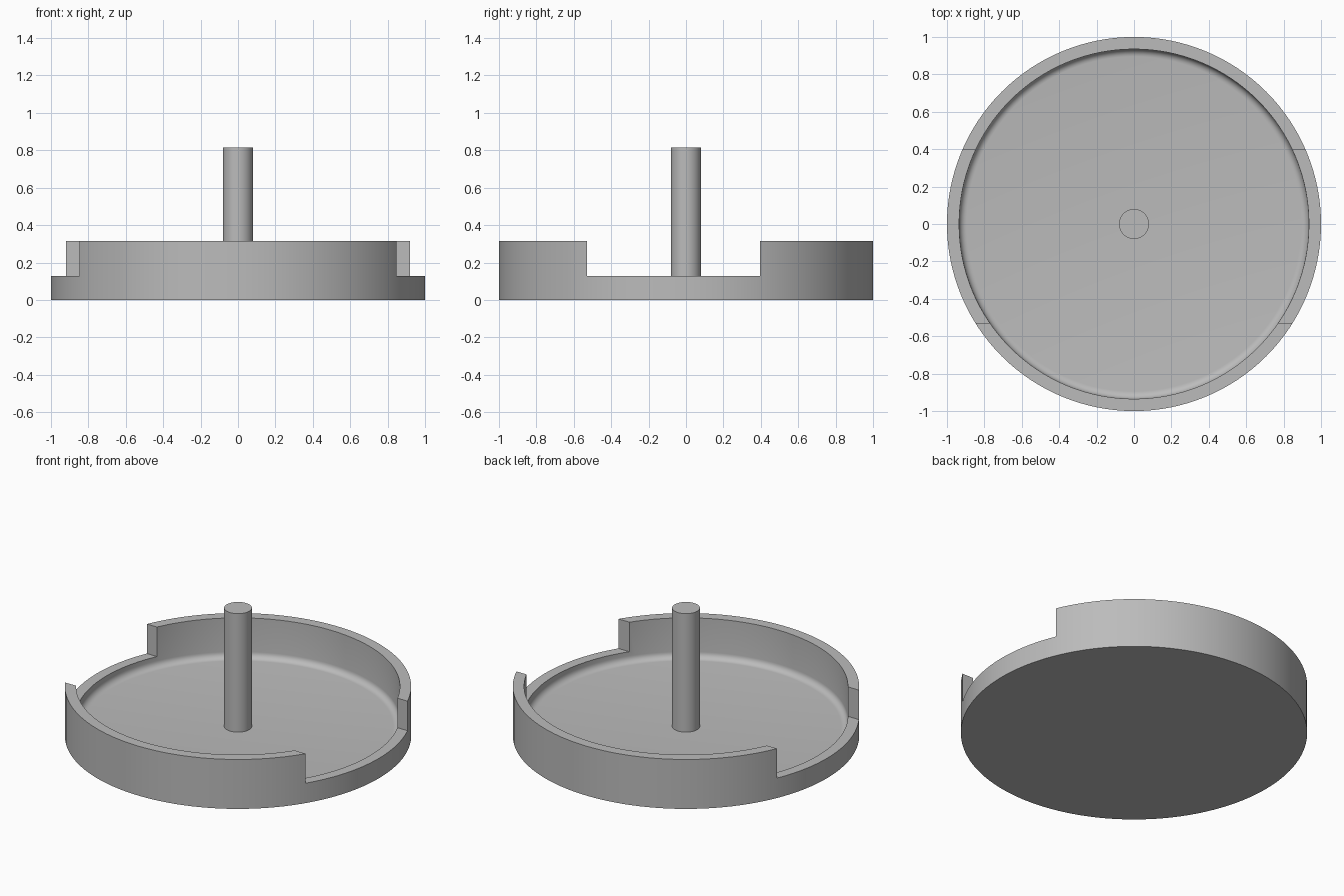
import bpy, bmesh, math
from mathutils import Matrix

if "Cube" in bpy.data.objects:
    bpy.data.objects.remove(bpy.data.objects["Cube"], do_unlink=True)

FLOOR, LIP, RIM, TOP = 0.06, 0.127, 0.315, 0.815
INNER, FILLET = 0.935, 0.04

grey = bpy.data.materials.new("plain grey")
grey.use_nodes = True
colour = (0.5, 0.5, 0.5, 1)
grey.diffuse_color = colour
grey.node_tree.nodes["Principled BSDF"].inputs["Base Color"].default_value = colour


def add_object(name, bm):
    bmesh.ops.recalc_face_normals(bm, faces=bm.faces)
    mesh = bpy.data.meshes.new(name)
    bm.to_mesh(mesh)
    bm.free()
    mesh.materials.append(grey)
    obj = bpy.data.objects.new(name, mesh)
    bpy.context.collection.objects.link(obj)
    return obj


def lathe(name, profile, steps):
    """Spin an (r, z) profile, with both ends on the axis, around z."""
    bm = bmesh.new()
    verts = [bm.verts.new((r, 0, z)) for r, z in profile]
    edges = [bm.edges.new(pair) for pair in zip(verts, verts[1:])]
    bmesh.ops.spin(bm, geom=verts + edges, axis=(0, 0, 1), cent=(0, 0, 0),
                   angle=math.tau, steps=steps, use_merge=True)
    bmesh.ops.remove_doubles(bm, verts=bm.verts, dist=1e-5)
    return add_object(name, bm)


def smooth(obj):
    bpy.ops.object.select_all(action="DESELECT")
    obj.select_set(True)
    bpy.context.view_layer.objects.active = obj
    bpy.ops.object.shade_smooth_by_angle(angle=math.radians(30))


# Round tray with a fillet where the wall meets the floor
fillet = [(INNER - FILLET + FILLET * math.sin(a), FLOOR + FILLET - FILLET * math.cos(a))
          for a in (math.radians(15 * i) for i in range(7))]
tray = lathe("tray", [(0, 0), (1, 0), (1, RIM), (INNER, RIM)]
             + fillet[::-1] + [(0, FLOOR)], 128)

# Side openings: one block cuts the wall down to the low lip on both sides
FRONT, BACK = -0.53, 0.395
bm = bmesh.new()
bmesh.ops.create_cube(bm, size=1, matrix=Matrix.Translation((0, (FRONT + BACK) / 2, LIP + 0.25))
                      @ Matrix.Diagonal((2.4, BACK - FRONT, 0.5, 1)))
cutter = add_object("opening_cutter", bm)
cutter.hide_render = True
cut = tray.modifiers.new("side_openings", "BOOLEAN")
cut.operation = "DIFFERENCE"
cut.solver = "EXACT"
cut.object = cutter
bpy.context.view_layer.objects.active = tray
bpy.ops.object.modifier_apply(modifier=cut.name)
bpy.data.objects.remove(cutter, do_unlink=True)
smooth(tray)

# Centre post standing on the floor
post = lathe("centre_post", [(0, FLOOR - 0.02), (0.08, FLOOR - 0.02), (0.08, TOP), (0, TOP)], 64)
smooth(post)
